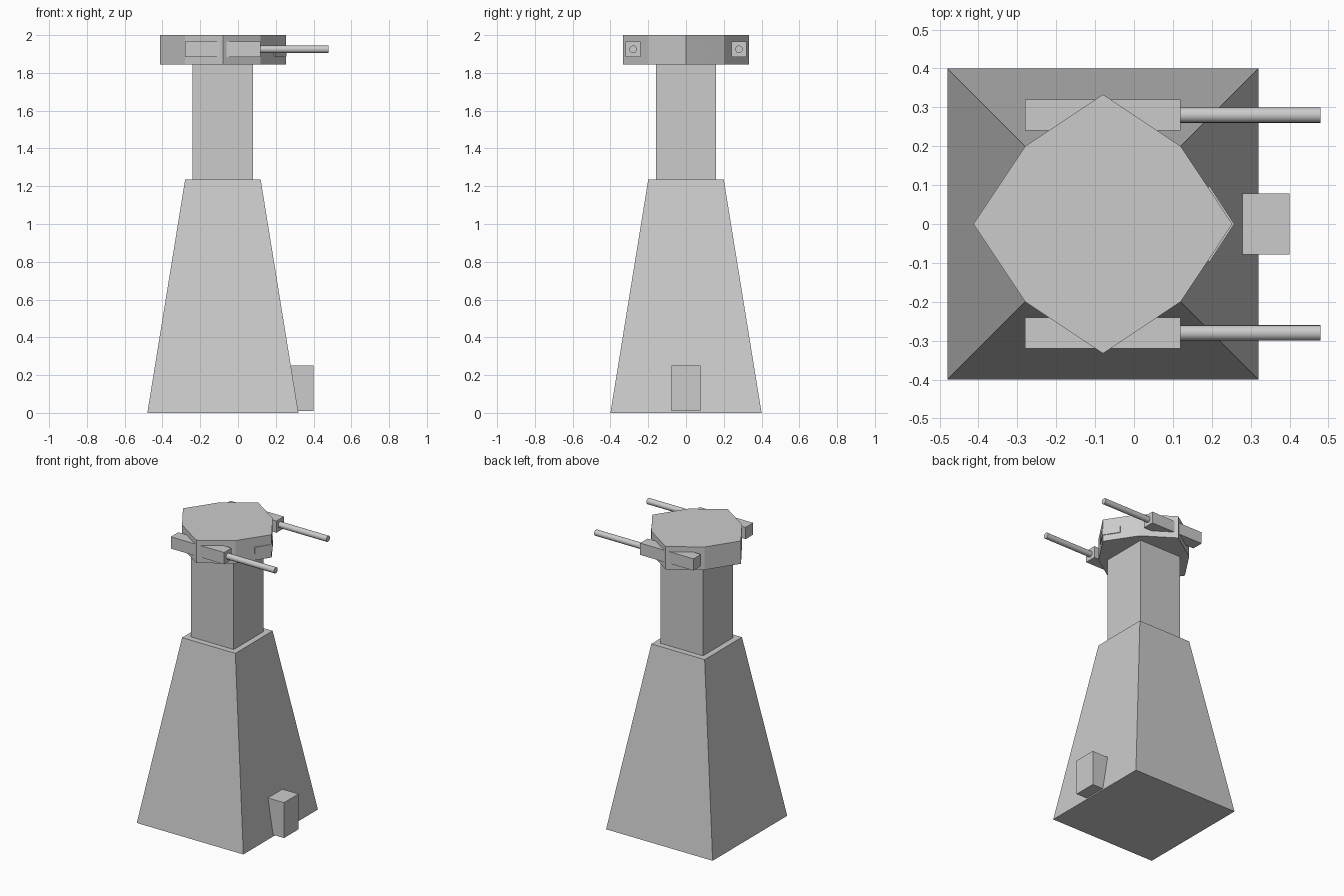
import bpy, bmesh, math
from mathutils import Matrix

if "Cube" in bpy.data.objects:
    bpy.data.objects.remove(bpy.data.objects["Cube"])

CX = -0.08  # tower axis


def finish(name, bm):
    bmesh.ops.recalc_face_normals(bm, faces=bm.faces[:])
    mesh = bpy.data.meshes.new(name)
    bm.to_mesh(mesh)
    bm.free()
    obj = bpy.data.objects.new(name, mesh)
    bpy.context.collection.objects.link(obj)
    return obj


def loft(name, lower, upper, z0, z1):
    """Closed solid between two matching outlines."""
    bm = bmesh.new()
    a = [bm.verts.new((x, y, z0)) for x, y in lower]
    b = [bm.verts.new((x, y, z1)) for x, y in upper]
    bm.faces.new(a[::-1])
    bm.faces.new(b)
    n = len(a)
    for i in range(n):
        j = (i + 1) % n
        bm.faces.new((a[i], a[j], b[j], b[i]))
    return finish(name, bm)


def rect(x0, x1, y0, y1):
    return [(x0, y0), (x1, y0), (x1, y1), (x0, y1)]


def square(half):
    return rect(CX - half, CX + half, -half, half)


# Tapered base and square column
loft("tower_base", square(0.4), square(0.2), 0, 1.235)
loft("tower_column", square(0.16), square(0.16), 1.235, 1.845)

# Eight-sided head with alternating corner radii
head = []
for i in range(8):
    r = 0.333 if i % 2 == 0 else 0.2 * math.sqrt(2)
    t = i * math.pi / 4
    head.append((CX + r * math.cos(t), r * math.sin(t)))
loft("turret_head", head, head, 1.845, 2.0)

# Thin vision strip wrapped around the forward corner
strip = [(0.18, -0.092), (0.195, -0.097), (0.258, 0), (0.195, 0.097),
         (0.18, 0.092), (0.24, 0)]
loft("vision_strip", strip, strip, 1.888, 1.935)

# Entrance block at the foot
door = rect(0.24, 0.4, -0.078, 0.078)
loft("entrance", door, door, 0.01, 0.25)

# Gun housings and barrels on both sides
for side, s in (("left", 1), ("right", -1)):
    y = 0.28 * s
    box = rect(-0.28, 0.12, y - 0.04, y + 0.04)
    loft(side + "_gun_housing", box, box, 1.885, 1.965)
    bm = bmesh.new()
    bmesh.ops.create_cone(
        bm, cap_ends=True, segments=16, radius1=0.02, radius2=0.02, depth=0.36,
        matrix=Matrix.Translation((0.30, y, 1.925)) @ Matrix.Rotation(math.pi / 2, 4, 'Y'))
    barrel = finish(side + "_gun_barrel", bm)
    for p in barrel.data.polygons:
        p.use_smooth = len(p.vertices) == 4
    barrel.data.set_sharp_from_angle(angle=math.radians(40))
